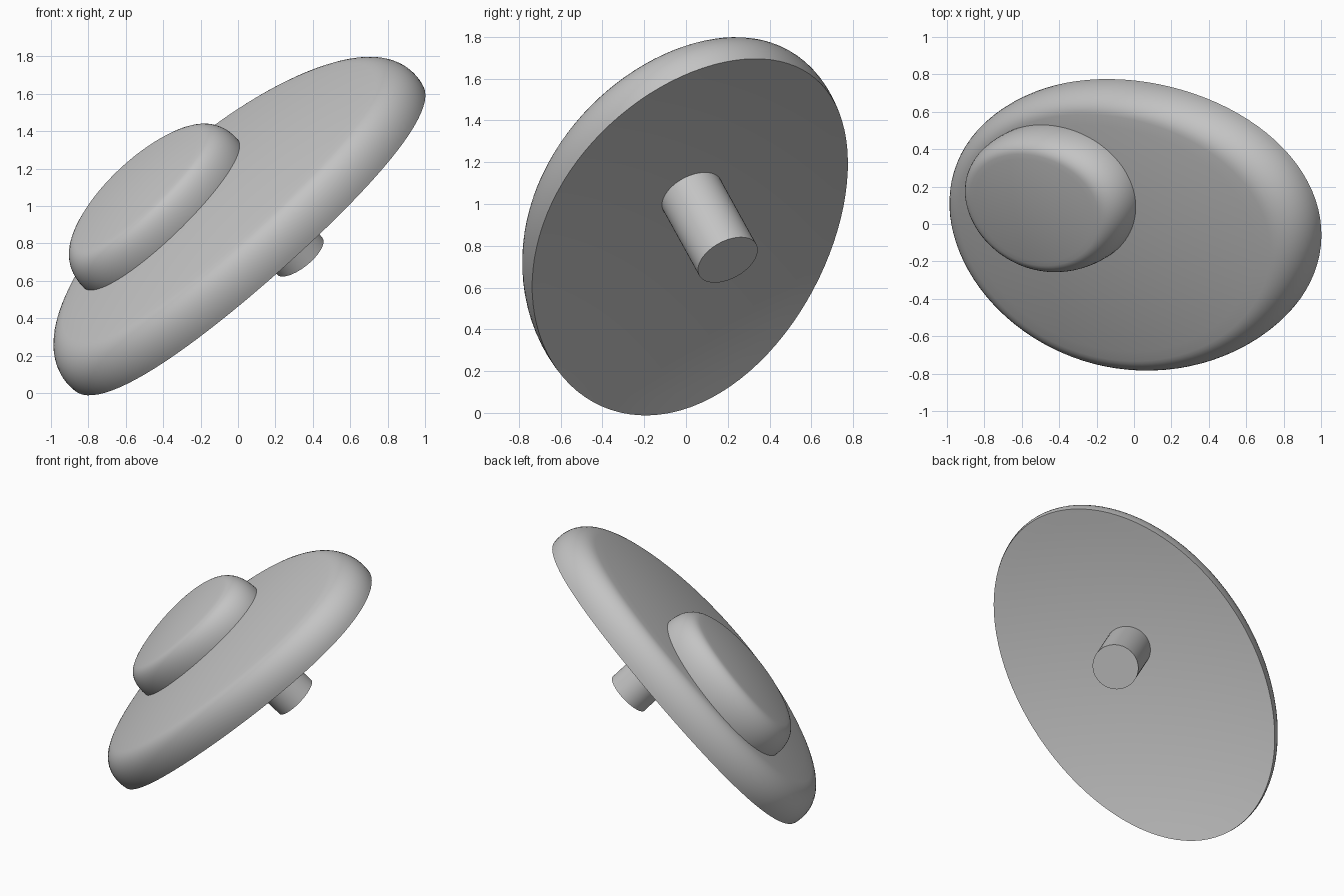
import bpy, bmesh, math
from mathutils import Vector, Matrix

cube = bpy.data.objects.get("Cube")
if cube:
    bpy.data.objects.remove(cube, do_unlink=True)

grey = bpy.data.materials.new("plain grey")
grey.use_nodes = True
colour = (0.55, 0.55, 0.55, 1)
grey.diffuse_color = colour
grey.node_tree.nodes["Principled BSDF"].inputs["Base Color"].default_value = colour


def frame(centre, long_axis, normal):
    """Matrix placing local x on the long axis and local z on the normal."""
    n = Vector(normal).normalized()
    u = Vector(long_axis)
    u = (u - n * u.dot(n)).normalized()
    rot = Matrix((u, n.cross(u), n)).transposed().to_4x4()
    return Matrix.Translation(centre) @ rot


def lathe(name, profile, half_x, half_y, place, bend=0.0, segments=96):
    """Spin (radius, height) points to an oval and bow it into a shallow bowl."""
    bm = bmesh.new()
    verts = [bm.verts.new((r, 0, h)) for r, h in profile]
    edges = [bm.edges.new(pair) for pair in zip(verts, verts[1:])]
    bmesh.ops.spin(bm, geom=verts + edges, cent=(0, 0, 0), axis=(0, 0, 1),
                   angle=math.tau, steps=segments, use_duplicate=False)
    bmesh.ops.remove_doubles(bm, verts=bm.verts, dist=1e-4)
    for v in bm.verts:
        x, y, h = v.co.x * half_x, v.co.y * half_y, v.co.z
        up = Vector((2 * bend * x, 2 * bend * y, 1)).normalized()
        v.co = Vector((x, y, -bend * (x * x + y * y))) + up * h
    bmesh.ops.transform(bm, verts=bm.verts, matrix=place)
    bmesh.ops.recalc_face_normals(bm, faces=bm.faces)
    mesh = bpy.data.meshes.new(name)
    bm.to_mesh(mesh)
    bm.free()
    mesh.materials.append(grey)
    obj = bpy.data.objects.new(name, mesh)
    bpy.context.collection.objects.link(obj)
    bpy.ops.object.select_all(action='DESELECT')
    obj.select_set(True)
    bpy.context.view_layer.objects.active = obj
    bpy.ops.object.shade_smooth_by_angle(angle=math.radians(42))


def cap(height, rounding, steps=12):
    """Flat underside, sharp lower rim, rounded edge and flat top."""
    inner = 1 - rounding
    under = [(i / steps, 0) for i in range(steps + 1)]
    angles = [math.pi / 2 * i / steps for i in range(1, steps)]
    edge = [(inner + rounding * math.cos(a), height * math.sin(a)) for a in angles]
    top = [(inner * (1 - i / steps), height) for i in range(steps + 1)]
    return under + edge + top


# Large oval cap, bowed like a shallow dish
lathe("large_cap", cap(0.22, 0.16), 1.24, 0.82,
      frame((-0.032, -0.005, 0.935), (0.747, 0.067, 0.660), (-0.595, -0.395, 0.70)),
      bend=0.09)

# Small oval cap resting on the large one
lathe("small_cap", cap(0.22, 0.25), 0.565, 0.40,
      frame((-0.418, 0.155, 0.965), (0.717, 0.067, 0.693), (-0.62, -0.40, 0.675)),
      bend=0.19)

# Round stem under the large cap
lathe("stem", [(0, 0), (1, 0), (1, 0.53), (0, 0.53)], 0.156, 0.156,
      frame((0.33, 0.20, 0.732), (0.764, 0.067, 0.641), (-0.575, -0.395, 0.715)),
      segments=48)
